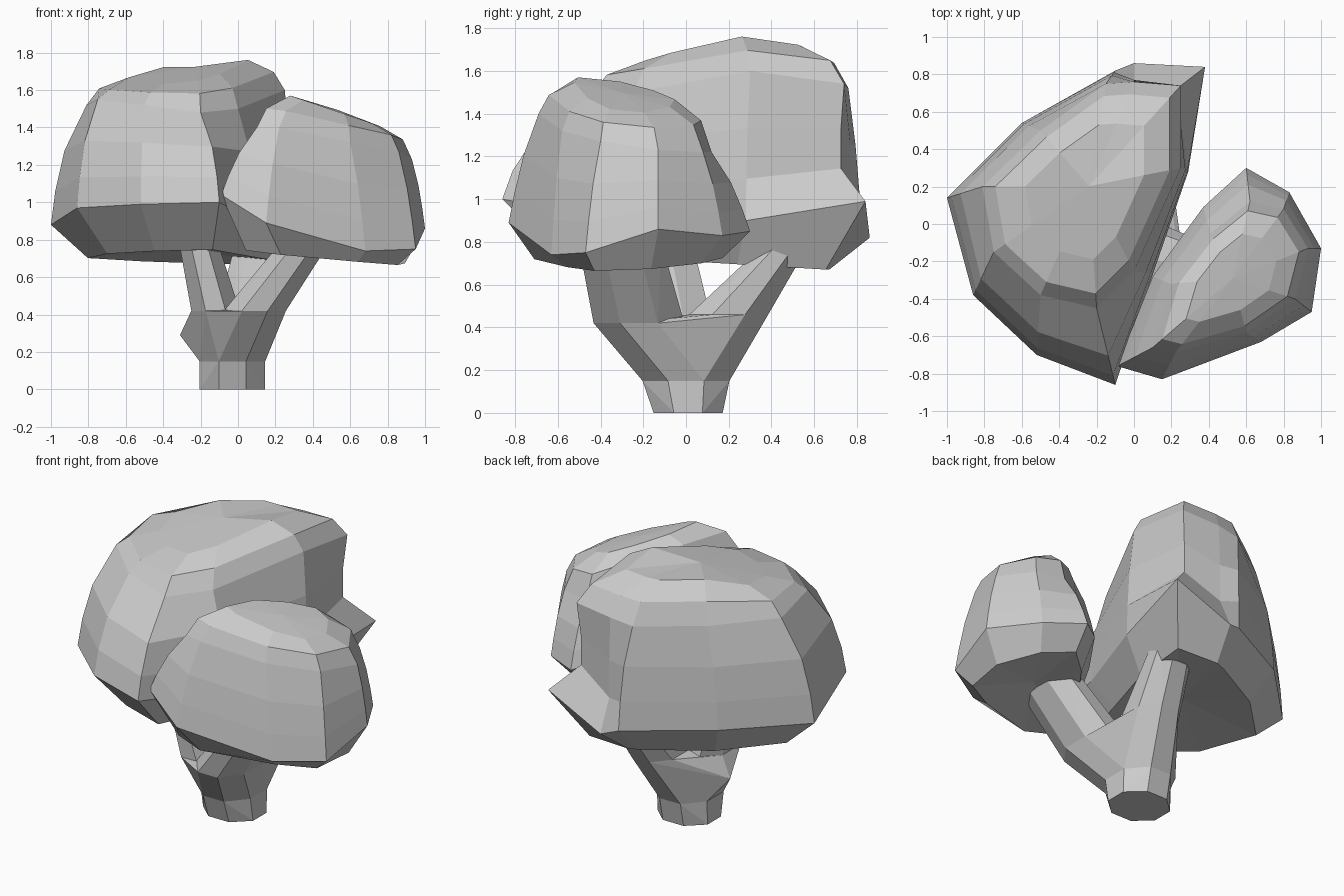
import bpy, bmesh, math
from mathutils import Vector

if "Cube" in bpy.data.objects:
    bpy.data.objects.remove(bpy.data.objects["Cube"])


def finish(name, bm):
    bmesh.ops.recalc_face_normals(bm, faces=bm.faces)
    me = bpy.data.meshes.new(name)
    bm.to_mesh(me)
    bm.free()
    ob = bpy.data.objects.new(name, me)
    bpy.context.collection.objects.link(ob)
    return ob


def loft(name, rings, low, high):
    """Skin a stack of rings; close each end with a fan point."""
    bm = bmesh.new()
    vs = [[bm.verts.new(p) for p in r] for r in rings]
    n = len(vs[0])
    for a, b in zip(vs, vs[1:]):
        for i in range(n):
            j = (i + 1) % n
            bm.faces.new((a[i], a[j], b[j], b[i]))
    for ring, tip in ((vs[0], low), (vs[-1], high)):
        t = bm.verts.new(tip)
        for i in range(n):
            bm.faces.new((ring[i], ring[(i + 1) % n], t))
    return finish(name, bm)


def crown(name, rim, shoulder, under, top, under_z, top_z, bulge, tuck):
    """Faceted foliage lobe: underside, rim, shoulder, domed top."""
    rim = [Vector(p) for p in rim]
    sh = [Vector(p) for p in shoulder]
    n = len(rim)
    cr, cs = sum(rim, Vector()) / n, sum(sh, Vector()) / n

    def scaled(ring, c, s):
        return [c + (p - c) * s for p in ring]

    rings = [[Vector((p.x, p.y, under_z(p.x, p.y))) for p in scaled(rim, cr, under)], rim]
    for k, tz in zip(bulge, (0.28, 0.62)):
        ring = []
        for i in range(n):
            p = rim[i].lerp(sh[i], max(k, tuck.get(i, 0)))
            p.z = rim[i].z + (sh[i].z - rim[i].z) * tz
            ring.append(p)
        rings.append(ring)
    rings.append(sh)
    cap = [Vector((p.x, p.y, top_z(p.x, p.y))) for p in scaled(sh, cs, top)]
    mid = []
    for p, q, t in zip(scaled(sh, cs, 0.88), sh, cap):
        mid.append(Vector((p.x, p.y, q.z + (t.z - q.z) * 0.6)))
    rings += [mid, cap]
    loft(name, rings, (cr.x, cr.y, under_z(cr.x, cr.y) + 0.04),
         (cs.x, cs.y, top_z(cs.x, cs.y) + 0.01))


# Large crown, left and back
crown("large_crown",
      [(-0.10, -0.86, 1.00), (-0.52, -0.70, 0.99), (-0.86, -0.38, 0.97),
       (-1.00, 0.14, 0.88), (-0.60, 0.54, 0.88), (-0.10, 0.82, 0.85),
       (0.00, 0.86, 0.82), (0.38, 0.84, 0.99), (0.29, 0.28, 0.90), (0.10, -0.27, 0.90)],
      [(-0.20, -0.45, 1.48), (-0.50, -0.38, 1.52), (-0.75, -0.15, 1.55),
       (-0.81, 0.20, 1.52), (-0.50, 0.50, 1.50), (-0.15, 0.75, 1.50),
       (0.00, 0.76, 1.52), (0.25, 0.74, 1.54), (0.25, 0.30, 1.60), (0.00, -0.25, 1.50)],
      0.74, 0.6,
      lambda x, y: 0.71 - 0.06 * y,
      lambda x, y: min(1.77, 1.71 + 0.17 * y + 0.13 * x, 1.77 - 0.45 * (y - 0.42)),
      (0.12, 0.38), {6: 0.9, 7: 1.15})

# Small crown, right and front
crown("small_crown",
      [(-0.09, -0.76, 1.04), (0.15, -0.83, 0.89), (0.68, -0.63, 0.74),
       (0.95, -0.47, 0.75), (1.00, -0.13, 0.86), (0.83, 0.17, 0.83),
       (0.60, 0.30, 0.85), (0.37, 0.09, 0.94), (0.10, -0.28, 1.00)],
      [(0.10, -0.66, 1.40), (0.22, -0.69, 1.40), (0.60, -0.58, 1.32),
       (0.86, -0.40, 1.27), (0.93, -0.13, 1.23), (0.80, 0.08, 1.22),
       (0.62, 0.12, 1.22), (0.41, -0.05, 1.36), (0.20, -0.32, 1.44)],
      0.78, 0.58,
      lambda x, y: 0.78 - 0.11 * x + 0.05 * y,
      lambda x, y: 1.57 - 0.34 * (x - 0.28),
      (0.2, 0.5), {})


def oval(x, y, z, rx, ry, sides=8):
    return [(x + rx * math.cos(a), y + ry * math.sin(a), z)
            for a in (math.tau * (i + 0.5) / sides for i in range(sides))]


def hull(name, *groups):
    """Solid stem wrapped round oval sections and loose points."""
    bm = bmesh.new()
    for g in groups:
        for p in g:
            bm.verts.new(p)
    res = bmesh.ops.convex_hull(bm, input=bm.verts)
    junk = {e for e in res["geom_interior"] + res["geom_unused"]
            if isinstance(e, bmesh.types.BMVert)}
    bmesh.ops.delete(bm, geom=list(junk), context='VERTS')
    bmesh.ops.dissolve_limit(bm, angle_limit=math.radians(4), verts=bm.verts, edges=bm.edges)
    finish(name, bm)


# Trunk: straight foot, solid fork body with a ridge on the left, three limbs
foot = oval(-0.03, 0.01, 0.0, 0.19, 0.175)
waist = oval(-0.03, 0.0, 0.15, 0.19, 0.22)
right_fork = oval(0.09, -0.22, 0.42, 0.18, 0.23)
back_fork = oval(0.05, 0.20, 0.46, 0.16, 0.20)
left_fork = oval(-0.12, -0.10, 0.42, 0.14, 0.24)
hull("foot", foot, waist)
hull("trunk", waist, right_fork, back_fork, left_fork, [(-0.31, 0.0, 0.29)])
hull("right_branch", right_fork, oval(0.37, -0.31, 0.80, 0.14, 0.21))
hull("back_branch", back_fork, oval(0.11, 0.48, 0.80, 0.13, 0.11))
hull("left_branch", left_fork, oval(-0.22, -0.16, 0.82, 0.11, 0.20))
